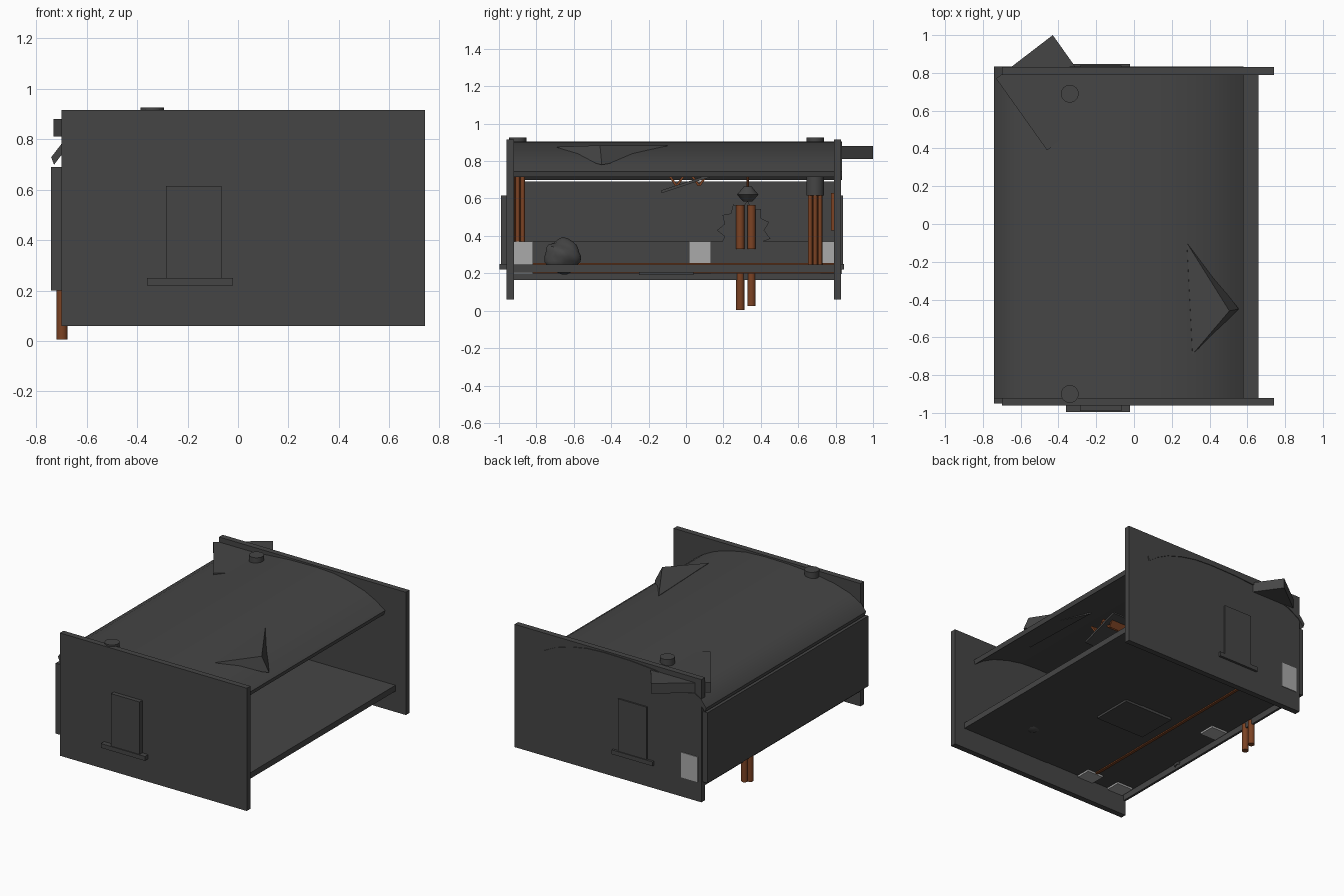
import bpy, bmesh, math, random
from mathutils import Vector

if "Cube" in bpy.data.objects:
    bpy.data.objects.remove(bpy.data.objects["Cube"], do_unlink=True)
random.seed(4)


def material(name, rgb):
    m = bpy.data.materials.new(name)
    m.use_nodes = True
    m.diffuse_color = (*rgb, 1)
    m.node_tree.nodes["Principled BSDF"].inputs["Base Color"].default_value = (*rgb, 1)
    return m


GREY = material("charcoal grey", (0.06, 0.06, 0.06))
BROWN = material("copper brown", (0.2, 0.055, 0.017))
PALE = material("pale grey", (0.4, 0.4, 0.4))


def finish(name, bm, mat, smooth=False):
    bmesh.ops.recalc_face_normals(bm, faces=bm.faces)
    me = bpy.data.meshes.new(name)
    bm.to_mesh(me)
    bm.free()
    me.materials.append(mat)
    ob = bpy.data.objects.new(name, me)
    bpy.context.collection.objects.link(ob)
    if smooth:
        bpy.ops.object.select_all(action="DESELECT")
        ob.select_set(True)
        bpy.context.view_layer.objects.active = ob
        bpy.ops.object.shade_smooth_by_angle(angle=math.radians(35))
    return ob


def box(name, x, y, z, mat=GREY, rot=(0, 0, 0)):
    """Box from its x, y and z ranges, turned about its centre."""
    bm = bmesh.new()
    bmesh.ops.create_cube(bm, size=1)
    for v in bm.verts:
        v.co = [c * (r[1] - r[0]) for c, r in zip(v.co, (x, y, z))]
    ob = finish(name, bm, mat)
    ob.location = [sum(r) / 2 for r in (x, y, z)]
    ob.rotation_euler = rot
    return ob


def post(name, x, y, z0, z1, r, mat=GREY, r_top=None, sides=24):
    bm = bmesh.new()
    bmesh.ops.create_cone(bm, cap_ends=True, segments=sides, radius1=r,
                          radius2=r if r_top is None else r_top, depth=z1 - z0)
    ob = finish(name, bm, mat, True)
    ob.location = (x, y, (z0 + z1) / 2)
    return ob


def prism(name, outline, offset, mat=GREY, smooth=False):
    """Extrude a closed outline of points along an offset."""
    bm = bmesh.new()
    face = bm.faces.new([bm.verts.new(p) for p in outline])
    ext = bmesh.ops.extrude_face_region(bm, geom=[face])
    for v in ext["geom"]:
        if isinstance(v, bmesh.types.BMVert):
            v.co += Vector(offset)
    return finish(name, bm, mat, smooth)


# End plates with a blind window and sill on each
for side, inner, outer, d in (("front", -0.92, -0.96, -1), ("back", 0.79, 0.83, 1)):
    proud = 0.03 if d < 0 else 0.01
    box(side + "_plate", (-0.7, 0.74), sorted((inner, outer)), (0.06, 0.915))
    box(side + "_window", (-0.285, -0.065), sorted((outer - d * 0.01, outer + d * proud)), (0.25, 0.615))
    box(side + "_sill", (-0.36 if d < 0 else -0.335, -0.02),
        sorted((outer - d * 0.01, outer + d * (proud + 0.006))), (0.22, 0.25))

# Rear wall, skirting and floor boards
box("side_wall", (-0.74, -0.7), (-0.95, 0.82), (0.2, 0.69))
box("skirting", (-0.7, -0.685), (-0.92, 0.79), (0.165, 0.37))
box("floor_inner", (-0.7, -0.03), (-0.92, 0.79), (0.208, 0.246))
box("floor_outer", (-0.03, 0.66), (-0.92, 0.79), (0.205, 0.246))
box("floor_rail", (-0.38, -0.36), (-0.86, 0.79), (0.2, 0.255), BROWN)
box("under_box", (-0.28, 0.1), (-0.25, 0.04), (0.19, 0.225))

# Curved roof shell
top = [(-0.74, 0.728), (-0.7, 0.78), (-0.62, 0.826), (-0.5, 0.862), (-0.34, 0.888),
       (-0.15, 0.902), (0.05, 0.905), (0.18, 0.898), (0.3, 0.876), (0.42, 0.84),
       (0.51, 0.795), (0.58, 0.745)]
under = [(x * 0.985, z - 0.03) for x, z in reversed(top)]
prism("roof", [(x, -0.925, z) for x, z in top + under], (0, 1.76, 0), smooth=True)

# Slanted slab through the back corner of the roof
prism("corner_slab", [(-0.43, 1.0, 0.81), (-0.73, 0.77, 0.81), (-0.46, 0.39, 0.81), (-0.16, 0.62, 0.81)],
      (0, 0, 0.07))

# Wedge breaking out of the roof slope
bm = bmesh.new()
for p in ((0.505, -0.46, 0.884), (0.28, -0.1, 0.882), (0.31, -0.69, 0.876),
          (0.555, -0.45, 0.78), (0.28, -0.1, 0.84), (0.3, -0.69, 0.84)):
    bm.verts.new(p)
bmesh.ops.convex_hull(bm, input=bm.verts)
finish("roof_wedge", bm, GREY)

# Roof knobs and the rod bundles below them
for name, y, low in (("front", -0.9, 0.86), ("back", 0.69, 0.615)):
    post(name + "_knob", -0.34, y, low, 0.926, 0.047)
    for i in range(5):
        a = math.tau * i / 5
        post(f"{name}_rod_{i}", -0.34 + 0.028 * math.cos(a), y + 0.028 * math.sin(a),
             0.24, 0.88, 0.012, BROWN, sides=12)
box("back_wall_rod", (-0.2, -0.16), (0.775, 0.795), (0.43, 0.63), BROWN)

# Pale blocks standing through the floor
for i, (x, y) in enumerate(((-0.61, -0.875), (-0.36, -0.875), (-0.61, 0.075), (-0.61, 0.777))):
    box(f"pale_block_{i}", (x - 0.062, x + 0.062), (y - 0.058, y + 0.058), (0.195, 0.37), PALE)


# Jagged leaves on the wall
def leaf(name, x, y, z, r, points):
    ring = []
    for i in range(points * 2):
        a = math.tau * i / (points * 2)
        k = r * (random.uniform(0.9, 1.05) if i % 2 else 0.72)
        ring.append((x, y + k * math.cos(a), z + k * math.sin(a) * 1.1))
    prism(name, ring, (0.012, 0, 0))


leaf("wall_leaf", -0.695, 0.31, 0.43, 0.15, 11)
leaf("small_leaf", -0.69, -0.38, 0.24, 0.055, 8)

# Hanging weights and the bell above them
for i, (y, low) in enumerate(((0.29, 0.005), (0.35, 0.025))):
    post(f"weight_{i}", -0.697, y, low, 0.2, 0.022, BROWN)
    post(f"upper_weight_{i}", -0.665, y, 0.33, 0.565, 0.022, BROWN)
post("bell_stem", -0.655, 0.33, 0.65, 0.74, 0.007, BROWN, sides=10)
post("bell_top", -0.655, 0.33, 0.62, 0.665, 0.058, GREY, 0.02)
post("bell_base", -0.655, 0.33, 0.585, 0.62, 0.025, GREY, 0.058)

# Tilted tray under the roof with its bars
box("tray", (0.06, 0.3), (-0.14, 0.16), (0.675, 0.69), GREY, (0.32, 0, 0))
for i in range(4):
    y = -0.08 + i * 0.06
    box(f"tray_bar_{i}", (0.09, 0.27), (y - 0.006, y + 0.006), (0.66, 0.76), BROWN, (0.6 * (-1) ** i, 0, 0))

# Lumpy stone resting in the floor
bm = bmesh.new()
bmesh.ops.create_icosphere(bm, subdivisions=3, radius=0.1)
for v in bm.verts:
    n = v.co.normalized()
    v.co *= 1 + 0.1 * math.sin(5 * n.x + 2) * math.cos(4 * n.y) + 0.06 * math.sin(7 * n.z + 3 * n.y)
    v.co.z *= 0.92
finish("stone", bm, GREY, True).location = (0.31, -0.66, 0.29)
